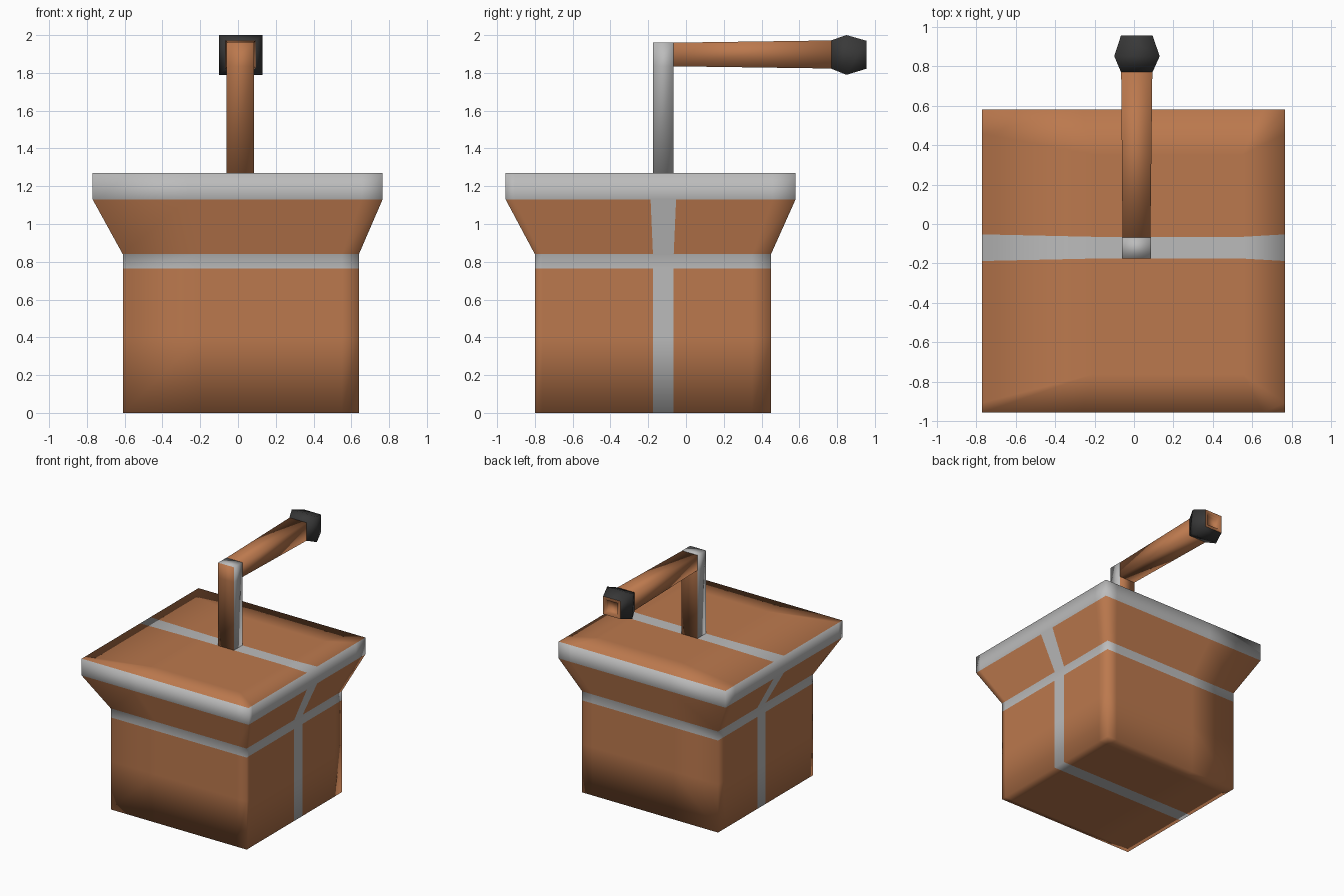
import bpy, bmesh

if "Cube" in bpy.data.objects:
    bpy.data.objects.remove(bpy.data.objects["Cube"])


def mat(name, rgb):
    m = bpy.data.materials.new(name)
    m.diffuse_color = (*rgb, 1)
    m.use_nodes = True
    m.node_tree.nodes["Principled BSDF"].inputs["Base Color"].default_value = m.diffuse_color
    return m


WOOD = mat("wood", (0.5, 0.19, 0.075))
STEEL = mat("steel", (0.5, 0.5, 0.5))
RUBBER = mat("rubber", (0.04, 0.04, 0.04))


def finish(bm, name, mats):
    bmesh.ops.recalc_face_normals(bm, faces=bm.faces)
    for f in bm.faces:
        f.smooth = True
    me = bpy.data.meshes.new(name)
    bm.to_mesh(me)
    bm.free()
    for m in mats:
        me.materials.append(m)
    ob = bpy.data.objects.new(name, me)
    bpy.context.collection.objects.link(ob)
    return ob


def loft(rings, caps=(True, True)):
    """Skin a list of four-cornered rings."""
    bm = bmesh.new()
    rows = [[bm.verts.new(p) for p in ring] for ring in rings]
    for a, b in zip(rows, rows[1:]):
        for i in range(4):
            bm.faces.new((a[i], a[(i + 1) % 4], b[(i + 1) % 4], b[i]))
    if caps[0]:
        bm.faces.new(rows[0])
    if caps[1]:
        bm.faces.new(rows[-1])
    return bm


def ring_y(y, x0, x1, z0, z1):
    return [(x0, y, z0), (x1, y, z0), (x1, y, z1), (x0, y, z1)]


def ring_z(z, x0, x1, y0, y1):
    return [(x0, y0, z), (x1, y0, z), (x1, y1, z), (x0, y1, z)]


# Hammer head: box with edge loops, flared towards the top
X = [-0.61, -0.2, -0.06, 0.085, 0.55, 0.64]
Y = [-0.80, -0.76, -0.175, -0.065, 0.35, 0.45]
Z = [0, 0.4, 0.765, 0.84, 1.13, 1.27]
FLARE, PX, PY = 1.228, 0.09, -0.12
STRIPE = 2          # y cell of the strap
GREY_BANDS = (2, 4)  # z cells of the steel bands
N = 5

bm = bmesh.new()
verts = {}


def vert(i, j, k):
    if (i, j, k) not in verts:
        x, y, z = X[i], Y[j], Z[k]
        if k >= 4 and (i in (0, N) or j in (0, N)):
            x, y = PX + (x - PX) * FLARE, PY + (y - PY) * FLARE
        verts[i, j, k] = bm.verts.new((x, y, z))
    return verts[i, j, k]


def quad(corners, grey):
    f = bm.faces.new([vert(*c) for c in corners])
    f.material_index = int(grey)


for a in range(N):
    for b in range(N):
        for s in (0, N):
            quad([(s, a, b), (s, a + 1, b), (s, a + 1, b + 1), (s, a, b + 1)],
                 a == STRIPE or b in GREY_BANDS)
            quad([(a, s, b), (a + 1, s, b), (a + 1, s, b + 1), (a, s, b + 1)],
                 b in GREY_BANDS)
            quad([(a, b, s), (a + 1, b, s), (a + 1, b + 1, s), (a, b + 1, s)],
                 b == STRIPE)
finish(bm, "head", [WOOD, STEEL])

# Upright post with steel sides and cap
bm = loft([ring_z(z, -0.06, 0.085, -0.175, -0.065) for z in (1.26, 1.835, 1.96)])
for f in bm.faces:
    c = f.calc_center_median()
    if abs(c.x - 0.0125) > 0.06 or c.z > 1.95:
        f.material_index = 1
finish(bm, "post", [WOOD, STEEL])

# Horizontal arm
finish(loft([ring_y(-0.068, -0.058, 0.083, 1.835, 1.96),
             ring_y(0.78, -0.065, 0.093, 1.823, 1.972)]), "arm", [WOOD])

# Faceted grip at the end of the arm, with a recessed end
finish(loft([ring_y(0.77, -0.066, 0.094, 1.822, 1.973),
             ring_y(0.85, -0.10, 0.13, 1.79, 2.0),
             ring_y(0.955, -0.066, 0.094, 1.822, 1.97)], (True, False)),
       "grip", [RUBBER])
finish(loft([ring_y(0.955, -0.066, 0.094, 1.822, 1.97),
             ring_y(0.954, -0.04, 0.068, 1.847, 1.945),
             ring_y(0.92, -0.04, 0.068, 1.847, 1.945)], (False, True)),
       "grip_end", [WOOD])
bm = bpy.data.objects["grip_end"].data
bm.flip_normals() if bm.polygons[-1].normal.y < 0 else None
